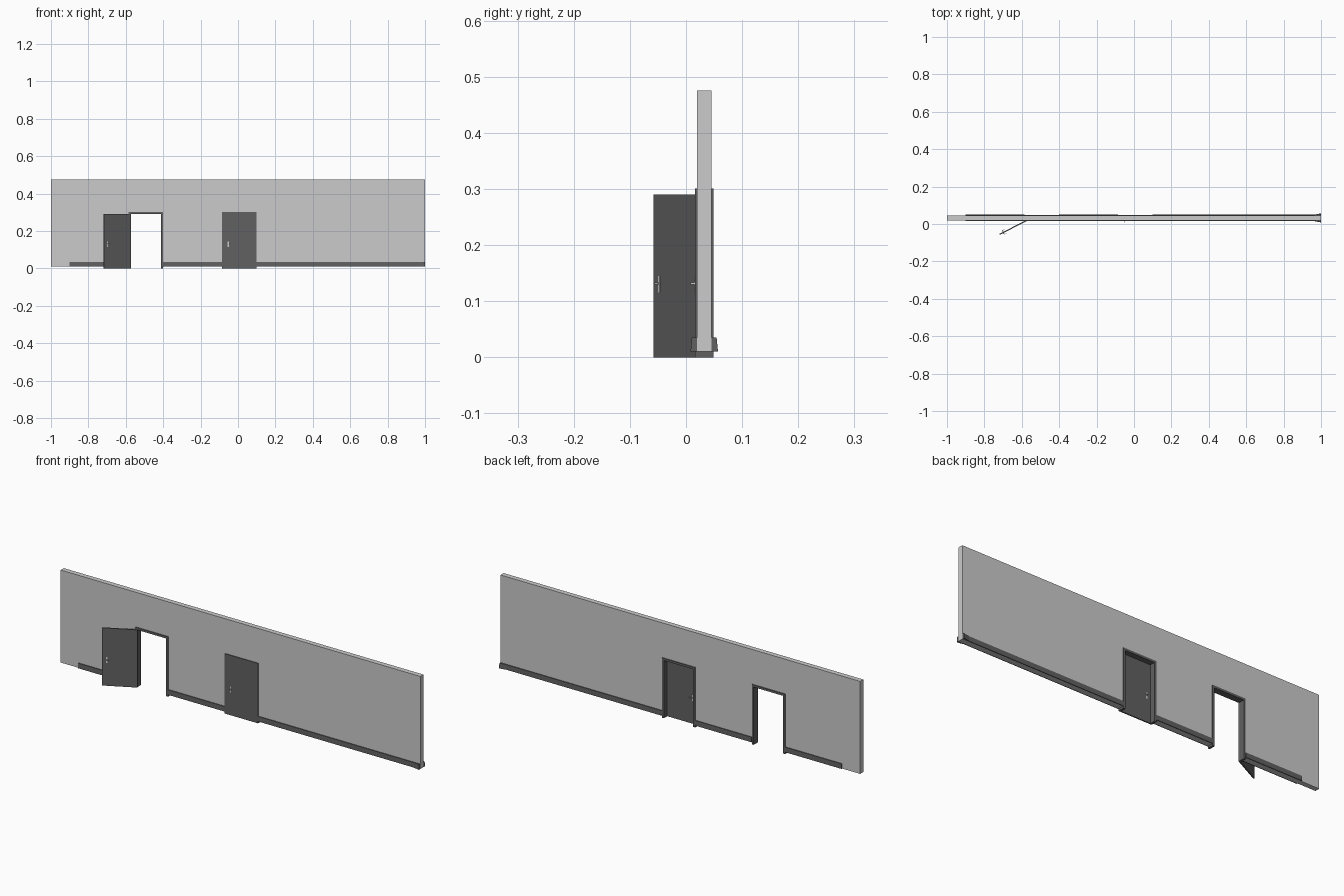
import bpy, bmesh, math
from mathutils import Matrix, Vector

if "Cube" in bpy.data.objects:
    bpy.data.objects.remove(bpy.data.objects["Cube"])

dark = bpy.data.materials.new("dark_grey")
dark.diffuse_color = (0.12, 0.12, 0.12, 1)
dark.use_nodes = True
dark.node_tree.nodes["Principled BSDF"].inputs["Base Color"].default_value = dark.diffuse_color


def finish(name, bm, mat=None):
    bmesh.ops.recalc_face_normals(bm, faces=bm.faces)
    me = bpy.data.meshes.new(name)
    bm.to_mesh(me)
    bm.free()
    ob = bpy.data.objects.new(name, me)
    bpy.context.collection.objects.link(ob)
    if mat:
        me.materials.append(mat)
    return ob


def extrude(name, pts, axis, a, b, mat=None):
    """Outline pts in the plane across axis ('y': x,z / 'z': x,y), from a to b."""
    bm = bmesh.new()
    place = (lambda p: (p[0], a, p[1])) if axis == 'y' else (lambda p: (p[0], p[1], a))
    face = bm.faces.new([bm.verts.new(place(p)) for p in pts])
    res = bmesh.ops.extrude_face_region(bm, geom=[face])
    move = Vector((0, b - a, 0)) if axis == 'y' else Vector((0, 0, b - a))
    bmesh.ops.translate(bm, vec=move, verts=[v for v in res["geom"] if isinstance(v, bmesh.types.BMVert)])
    return finish(name, bm, mat)


def box(name, x0, x1, y0, y1, z0, z1, mat=None):
    return extrude(name, [(x0, y0), (x1, y0), (x1, y1), (x0, y1)], 'z', z0, z1, mat)


W0, W1 = 0.02, 0.045            # wall front and back
doorways = [(-0.585, -0.4), (-0.085, 0.1)]
HEAD, JAMB = 0.301, 0.011

# wall with two doorways
outline = [(-1, 0.01)]
for a, b in doorways:
    a, b = a + 0.004, b - 0.004
    outline += [(a, 0.01), (a, HEAD - 0.004), (b, HEAD - 0.004), (b, 0.01)]
outline += [(1, 0.01), (1, 0.475), (-1, 0.475)]
extrude("wall", outline, 'y', W0, W1)

# door frames
for a, b in doorways:
    top = HEAD - JAMB
    extrude("door_frame", [(a, 0), (a, HEAD), (b, HEAD), (b, 0), (b - JAMB, 0),
                           (b - JAMB, top), (a + JAMB, top), (a + JAMB, 0)], 'y', 0.016, 0.049, dark)

# skirting boards on both sides, flared at the right end
runs = [(-0.9, -0.585), (-0.4, -0.085), (0.1, 1.0)]
for side, y, s in (("front", W0, -1), ("back", W1, 1)):
    for a, b in runs:
        t = y + s * 0.005
        pts = [(a, y), (b, y), (b, t), (a, t)]
        if b == 1.0:
            pts = [(a, y), (b, y), (b, y + s * 0.012), (0.965, t), (a, t)]
        ob = extrude("skirting_" + side, pts, 'z', 0.01, 0.035, dark)
        # upper edge leans back toward the wall
        for v in ob.data.vertices:
            if v.co.z > 0.03:
                v.co.y = y + (v.co.y - y) * 0.8


# door leaf with lever handles, hinge edge at the local origin
def door(name, hinge, angle):
    width, th = 0.163, 0.003
    parts = [box(name, 0, width, -th, th, 0, 0.29, dark)]
    for s in (-1, 1):
        hx = width - 0.022
        f = lambda d: s * (th + d)
        parts.append(box(name + "_handle_plate", hx - 0.003, hx + 0.003, f(0), f(0.001), 0.115, 0.145))
        parts.append(box(name + "_handle_stem", hx - 0.0015, hx + 0.0015, f(0.001), f(0.009), 0.13, 0.133))
        parts.append(box(name + "_handle_lever", hx - 0.013, hx + 0.0015, f(0.007), f(0.009), 0.13, 0.133))
    m = Matrix.Translation(hinge) @ Matrix.Rotation(math.radians(angle), 4, 'Z')
    for p in parts:
        p.data.transform(m)


door("open_door", (-0.573, 0.019, 0), -153)
door("closed_door", (0.089, 0.019, 0), 180)
